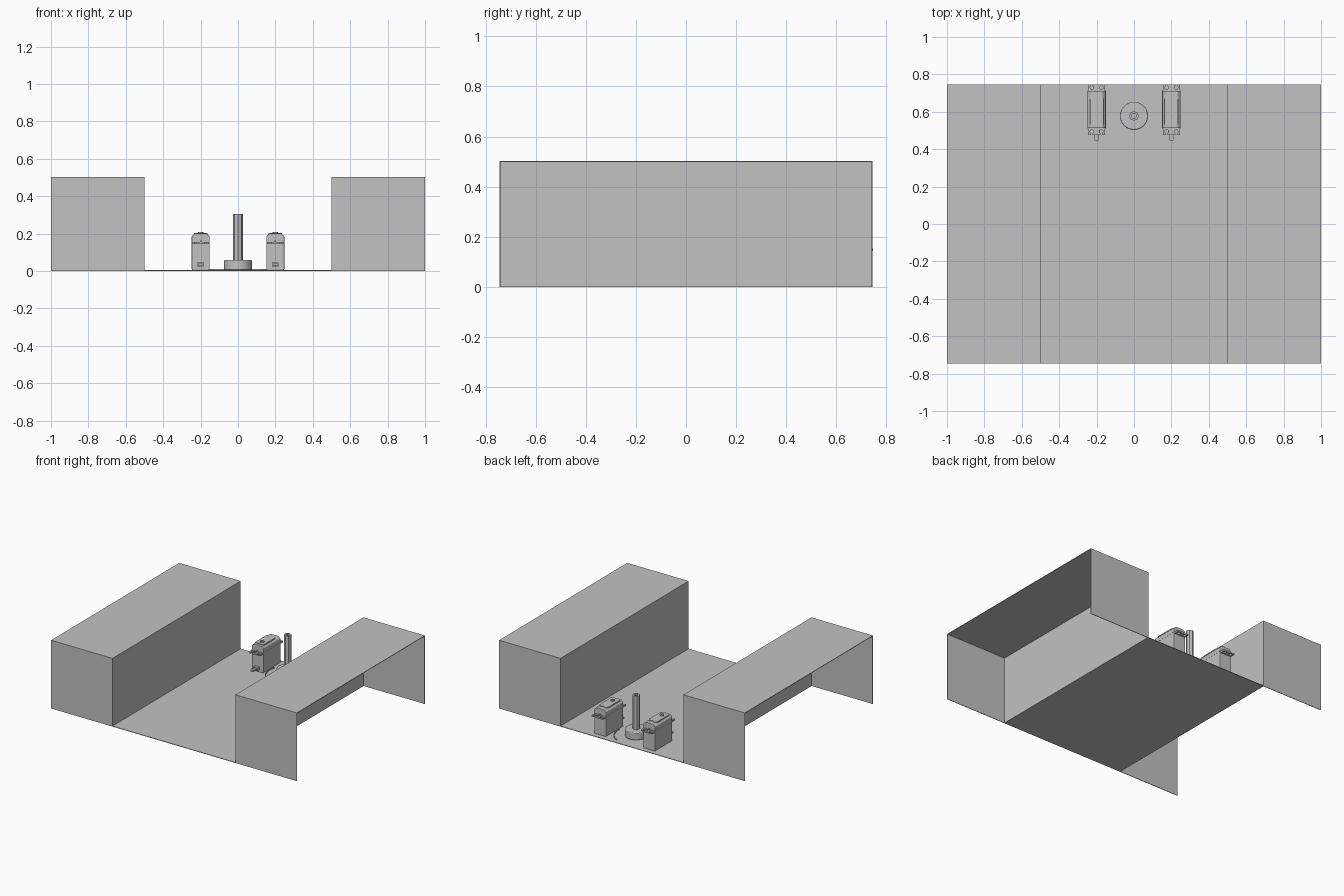
import bpy, bmesh, math
from mathutils import Vector

cube = bpy.data.objects.get("Cube")
if cube:
    bpy.data.objects.remove(cube, do_unlink=True)

grey = bpy.data.materials.new("plain grey")
grey.use_nodes = True
COLOUR = (0.54, 0.54, 0.54, 1)
grey.diffuse_color = COLOUR
grey.node_tree.nodes["Principled BSDF"].inputs["Base Color"].default_value = COLOUR


def prism(name, outline, low, high, axis="z", origin=(0, 0, 0), bevel=0):
    """Extrude a 2D outline from low to high along z (x,y) or y (x,z)."""
    bm = bmesh.new()

    def place(p, h):
        v = (p[0], p[1], h) if axis == "z" else (p[0], h, p[1])
        return Vector(v) + Vector(origin)

    base = bm.faces.new([bm.verts.new(place(p, low)) for p in outline])
    top = bmesh.ops.extrude_face_region(bm, geom=[base])["geom"]
    shift = place((0, 0), high) - place((0, 0), low)
    bmesh.ops.translate(bm, vec=shift, verts=[g for g in top if isinstance(g, bmesh.types.BMVert)])
    bmesh.ops.recalc_face_normals(bm, faces=bm.faces)
    mesh = bpy.data.meshes.new(name)
    bm.to_mesh(mesh)
    bm.free()
    mesh.materials.append(grey)
    obj = bpy.data.objects.new(name, mesh)
    bpy.context.collection.objects.link(obj)
    if bevel:
        mod = obj.modifiers.new("soft edges", "BEVEL")
        mod.width = bevel
        mod.segments = 2
    return obj


def rect(x0, x1, y0, y1):
    return [(x0, y0), (x1, y0), (x1, y1), (x0, y1)]


def arc(cx, cy, r, start, end, n):
    return [(cx + r * math.cos(math.radians(start + (end - start) * i / n)),
             cy + r * math.sin(math.radians(start + (end - start) * i / n)))
            for i in range(n + 1)]


def circle(cx, cy, r, n):
    return arc(cx, cy, r, 0, 360, n)[:-1]


def ring(name, cx, cy, outer, inner, low, high, n=24):
    """Tube made from a ring-shaped outline, closed along one seam."""
    outline = arc(cx, cy, outer, 0, 359.9, n) + arc(cx, cy, inner, 359.9, 0, n)
    return prism(name, outline, low, high)


# Sheet floor and the two side housings, open outwards and underneath
T, END, TOP = 0.004, 0.745, 0.502
prism("floor", rect(-0.5, 0.5, -END, END), 0, T)
for side, s in (("left", 1), ("right", -1)):
    x0, x1 = sorted((0.5 * s, 1.0 * s))
    inner = sorted((0.5 * s, (0.5 + T) * s))
    prism(side + "_housing_top", rect(x0, x1, -END, END), TOP - T, TOP)
    prism(side + "_housing_inner_wall", rect(*inner, -END, END), 0, TOP - T)
    prism(side + "_housing_front_wall", rect(x0, x1, -END, -END + T), 0, TOP - T)
    prism(side + "_housing_back_wall", rect(x0, x1, END - T, END), 0, TOP - T)


def servo(side, x):
    o = (x, 0.612, 0)
    w = 0.048
    # Body with chamfered upper edges
    body = [(-w + 0.004, 0.005), (w - 0.004, 0.005), (w, 0.01), (w, 0.185),
            (0.032, 0.2), (-0.032, 0.2), (-w, 0.185), (-w, 0.01)]
    prism(side + "_servo_body", body, -0.1, 0.1, "y", o, 0.003)
    # Raised lid and output boss
    lid = [(-0.036, -0.08), (0.036, -0.08), (0.036, 0.055), (0.02, 0.075),
           (0, 0.06), (-0.02, 0.075), (-0.036, 0.055)]
    prism(side + "_servo_lid", lid, 0.19, 0.204, origin=o)
    ring(side + "_servo_boss", x, 0.565, 0.015, 0.007, 0.2, 0.209)
    # Seam band round the case
    prism(side + "_servo_seam", rect(-w - 0.001, w + 0.001, -0.101, 0.101), 0.152, 0.155, origin=o)
    # Mounting ears with open screw slots
    for end, s in (("front", -1), ("back", 1)):
        ear = [(-0.045, 0.095), (-0.045, 0.135)]
        for cx in (-0.025, 0.025):
            ear += [(cx - 0.004, 0.135)] + arc(cx, 0.118, 0.01, 115, 425, 12) + [(cx + 0.004, 0.135)]
        ear += [(0.045, 0.135), (0.045, 0.095)]
        prism(f"{side}_servo_{end}_ear", [(a, b * s) for a, b in ear], 0.143, 0.154, origin=o)
        prism(f"{side}_servo_{end}_rib", rect(-0.004, 0.004, *sorted((0.1 * s, 0.13 * s))),
              0.154, 0.162, origin=o)
    # Cable grommet and cable
    prism(side + "_servo_grommet", rect(-0.017, 0.017, 0.024, 0.044), -0.125, -0.09, "y", o)
    prism(side + "_servo_cable", rect(-0.01, 0.01, 0.028, 0.04), -0.166, -0.12, "y", o)


servo("left", 0.2)
servo("right", -0.2)

# Central hub with hollow hexagonal post
CY = 0.578
hub = prism("hub", circle(0, CY, 0.075, 32), 0.004, 0.058, bevel=0.005)
ring("post", 0, CY, 0.026, 0.013, 0.05, 0.305, 8)
prism("post_core", circle(0, CY, 0.014, 16), 0.05, 0.29)

# Slim curved rails on the floor beside the hub
for side, start, end in (("left", -5, 62), ("right", 162, 240)):
    rail = arc(0, CY, 0.152, start, end, 16) + arc(0, CY, 0.146, end, start, 16)
    prism(side + "_curved_rail", rail, 0.002, 0.01)

# Smooth the round parts
bpy.ops.object.select_all(action="DESELECT")
for obj in bpy.context.scene.objects:
    if any(k in obj.name for k in ("hub", "boss", "rail", "post_core")):
        obj.select_set(True)
bpy.context.view_layer.objects.active = hub
bpy.ops.object.shade_smooth_by_angle()
